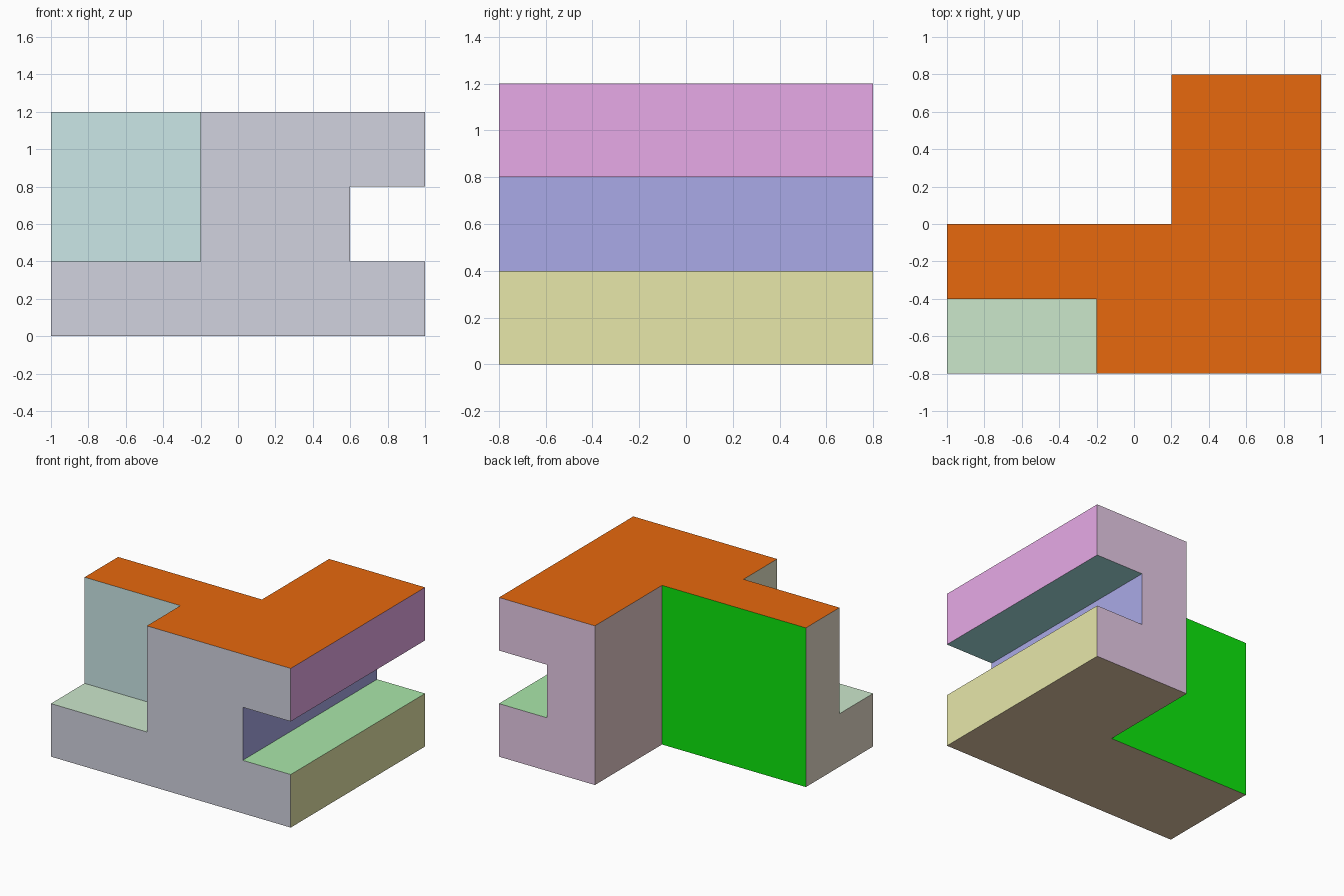
import bpy
from mathutils import Vector

if "Cube" in bpy.data.objects:
    bpy.data.objects.remove(bpy.data.objects["Cube"])


def box(name, lo, hi):
    lo, hi = Vector(lo), Vector(hi)
    bpy.ops.mesh.primitive_cube_add(size=1, location=(lo + hi) / 2)
    ob = bpy.context.object
    ob.name = name
    ob.scale = hi - lo
    bpy.ops.object.transform_apply(location=True, rotation=False, scale=True)
    return ob


# Solid block, notched by three box cutters
block = box("notched_block", (-1, -0.8, 0), (1, 0.8, 1.2))
cutters = [
    box("front_left_step_cutter", (-1.3, -1.1, 0.4), (-0.2, -0.4, 1.5)),
    box("back_left_corner_cutter", (-1.3, 0, -0.3), (0.2, 1.1, 1.5)),
    box("right_slot_cutter", (0.6, -1.1, 0.4), (1.3, 1.1, 0.8)),
]
for cutter in cutters:
    cutter.hide_render = True
    mod = block.modifiers.new(cutter.name, 'BOOLEAN')
    mod.operation = 'DIFFERENCE'
    mod.solver = 'EXACT'
    mod.object = cutter

# Bake the cuts, then drop the cutters
mesh = bpy.data.meshes.new_from_object(
    block.evaluated_get(bpy.context.evaluated_depsgraph_get()))
block.modifiers.clear()
block.data = mesh
mesh.name = "notched_block"
for cutter in cutters:
    bpy.data.objects.remove(cutter)

# One colour per face: name, facing direction, a point on the face, colour
faces = [
    ("top", (0, 0, 1), (0.4, 0, 1.2), (0.8, 0.14, 0.004)),
    ("step_floor", (0, 0, 1), (-0.6, -0.6, 0.4), (0.6, 0.8, 0.6)),
    ("slot_floor", (0, 0, 1), (0.8, 0, 0.4), (0.4, 0.8, 0.4)),
    ("slot_ceiling", (0, 0, -1), (0.8, 0, 0.8), (0.4, 0.8, 0.8)),
    ("bottom", (0, 0, -1), (0.2, 0, 0), (0.8, 0.6, 0.4)),
    ("front", (0, -1, 0), (0, -0.8, 0.6), (0.64, 0.65, 0.74)),
    ("step_back", (0, -1, 0), (-0.6, -0.4, 0.8), (0.6, 0.8, 0.8)),
    ("back", (0, 1, 0), (0.6, 0.8, 0.6), (0.8, 0.6, 0.8)),
    ("corner_back", (0, 1, 0), (-0.4, 0, 0.6), (0.004, 0.8, 0.004)),
    ("left", (-1, 0, 0), (-1, -0.4, 0.4), (0.8, 0.72, 0.6)),
    ("step_side", (-1, 0, 0), (-0.2, -0.6, 0.8), (0.8, 0.8, 0.6)),
    ("corner_side", (-1, 0, 0), (0.2, 0.4, 0.6), (0.8, 0.6, 0.6)),
    ("upper_right", (1, 0, 0), (1, 0, 1), (0.8, 0.4, 0.8)),
    ("slot_back", (1, 0, 0), (0.6, 0, 0.6), (0.4, 0.4, 0.8)),
    ("lower_right", (1, 0, 0), (1, 0, 0.2), (0.8, 0.8, 0.4)),
]
mesh.materials.clear()
for name, _, _, colour in faces:
    mat = bpy.data.materials.new(name)
    mat.diffuse_color = (*colour, 1)
    mat.use_nodes = True
    mat.node_tree.nodes["Principled BSDF"].inputs["Base Color"].default_value = mat.diffuse_color
    mesh.materials.append(mat)


def mismatch(poly, face):
    normal, point = Vector(face[1]), Vector(face[2])
    offset = poly.center - point
    return ((poly.normal - normal).length * 100
            + abs(offset.dot(normal)) * 100 + offset.length)


for poly in mesh.polygons:
    poly.use_smooth = False
    poly.material_index = min(range(len(faces)),
                              key=lambda i: mismatch(poly, faces[i]))
